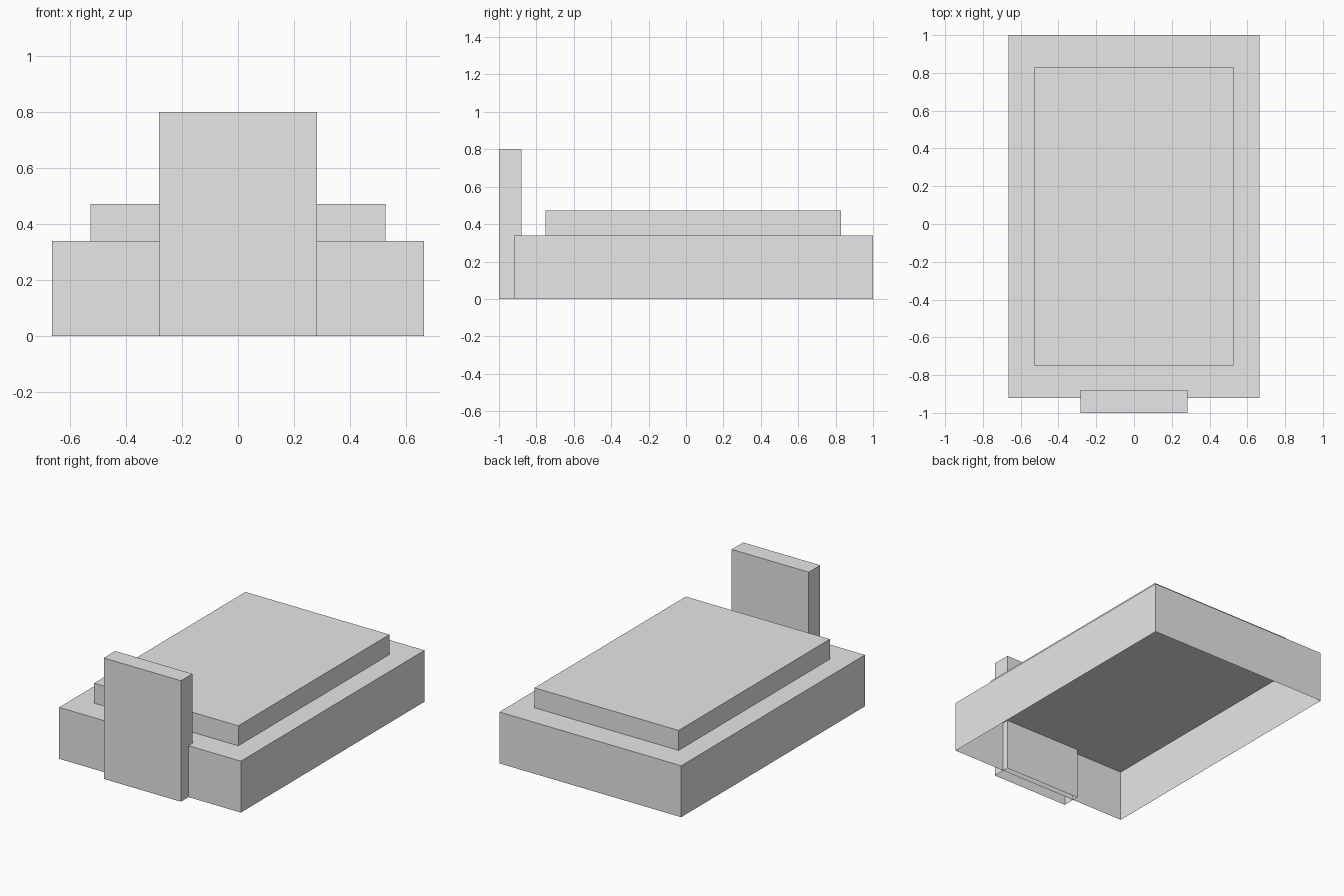
import bpy
import bmesh

cube = bpy.data.objects.get("Cube")
if cube:
    bpy.data.objects.remove(cube, do_unlink=True)

grey = bpy.data.materials.new("plain_grey")
grey.use_nodes = True
GREY = (0.8, 0.8, 0.8, 1.0)
grey.diffuse_color = GREY
for node in grey.node_tree.nodes:
    if node.type == 'BSDF_PRINCIPLED':
        node.inputs["Base Color"].default_value = GREY


def open_box(name, half_width, y_range, z_range):
    """Box centred on x, with no underside."""
    y0, y1 = y_range
    z0, z1 = z_range
    bm = bmesh.new()
    bmesh.ops.create_cube(bm, size=1)
    bm.normal_update()
    under = [f for f in bm.faces if f.normal.z < -0.5]
    bmesh.ops.delete(bm, geom=under, context='FACES')
    for v in bm.verts:
        v.co.x *= 2 * half_width
        v.co.y = y1 if v.co.y > 0 else y0
        v.co.z = z1 if v.co.z > 0 else z0
    mesh = bpy.data.meshes.new(name)
    bm.to_mesh(mesh)
    bm.free()
    mesh.materials.append(grey)
    obj = bpy.data.objects.new(name, mesh)
    bpy.context.collection.objects.link(obj)
    return obj


# Hollow base, raised slab on top, upright panel through the front wall
open_box("base", 0.665, (-0.92, 1.0), (0, 0.34))
open_box("raised_slab", 0.527, (-0.75, 0.83), (0.34, 0.472))
open_box("upright_panel", 0.282, (-1.0, -0.88), (0, 0.8))
